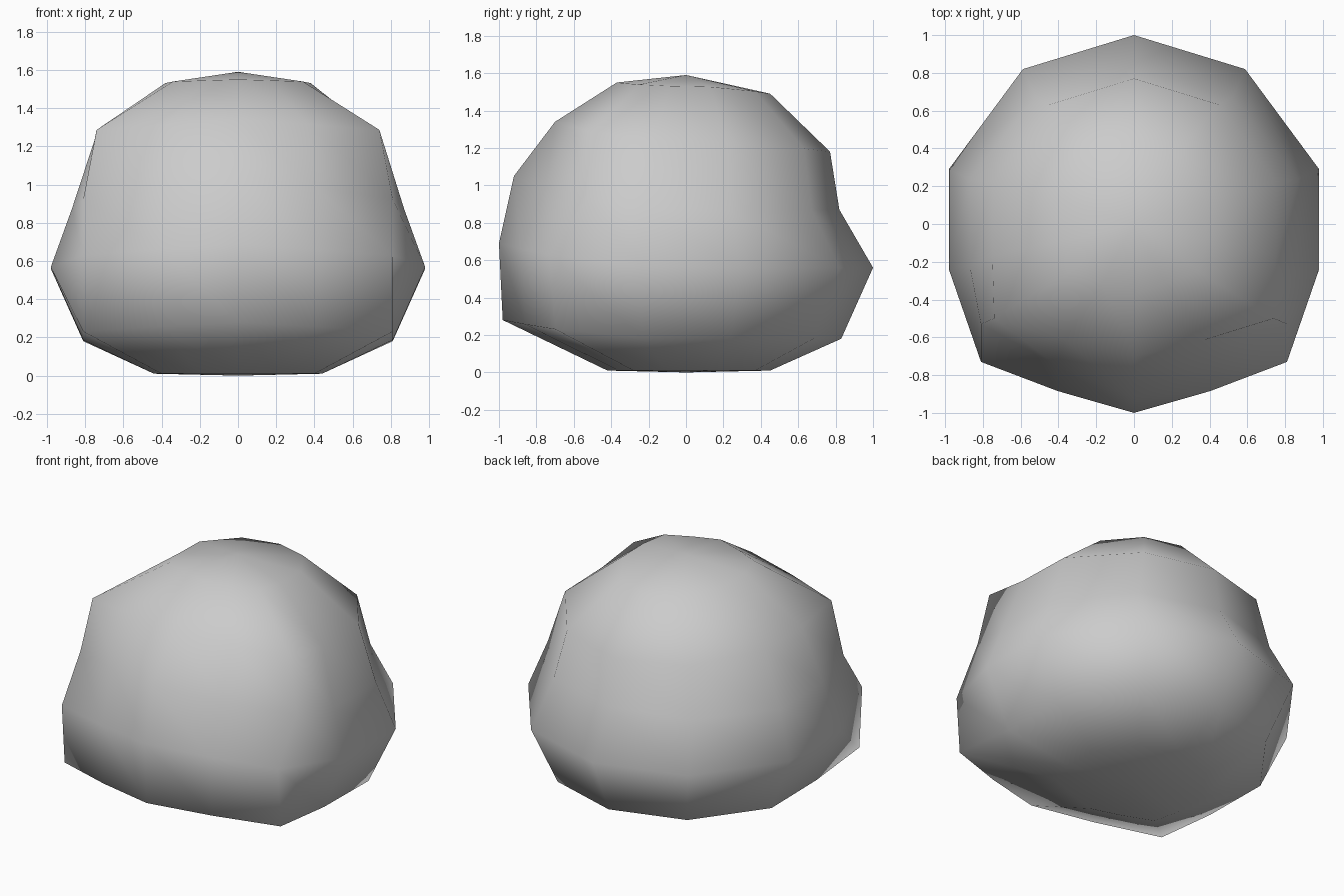
import bpy
import bmesh

old = bpy.data.objects.get("Cube")
if old:
    bpy.data.objects.remove(old, do_unlink=True)

# single stone colour
stone = bpy.data.materials.new("stone_grey")
stone.use_nodes = True
color = (0.6, 0.6, 0.6, 1.0)
stone.diffuse_color = color
stone.node_tree.nodes["Principled BSDF"].inputs["Base Color"].default_value = color

# each ring: side z, front z, back z, half width, front y, back y, front corner x and y
RINGS = [
    (0.01, 0.01, 0.01, 0.44, 0.42, 0.45, 0.40, 0.28),
    (0.18, 0.28, 0.18, 0.81, 0.98, 0.83, 0.81, 0.70),
    (0.56, 0.69, 0.56, 0.98, 1.00, 1.00, 0.81, 0.73),
    (0.86, 1.05, 0.87, 0.87, 0.92, 0.82, 0.81, 0.53),
    (1.23, 1.34, 1.18, 0.75, 0.70, 0.77, 0.74, 0.50),
    (1.53, 1.55, 1.49, 0.38, 0.37, 0.45, 0.34, 0.25),
]


def ring_points(side_z, front_z, back_z, width, front, back, corner_x, corner_y):
    """One closed loop of twelve points, mirrored across x."""
    cheek_y = corner_y + (front - corner_y) * 0.57
    flat = [
        (0, back), (width * 0.6, back * 0.82), (width, back * 0.29),
        (width, -front * 0.24), (corner_x, -corner_y),
        (corner_x * 0.5, -cheek_y), (0, -front),
    ]
    flat += [(-x, y) for x, y in reversed(flat[1:-1])]
    points = []
    for x, y in flat:
        reach, end_z = (y / back, back_z) if y > 0 else (-y / front, front_z)
        points.append((x, y, side_z + (end_z - side_z) * reach ** 2))
    return points


# body: stacked rings closed by a low point above and below
bm = bmesh.new()
loops = [[bm.verts.new(p) for p in ring_points(*ring)] for ring in RINGS]
count = len(loops[0])
bottom = bm.verts.new((0, 0, 0))
top = bm.verts.new((0, 0, 1.59))
for i in range(count):
    j = (i + 1) % count
    for low, high in zip(loops, loops[1:]):
        bm.faces.new((low[i], low[j], high[j], high[i]))
    bm.faces.new((bottom, loops[0][j], loops[0][i]))
    bm.faces.new((top, loops[-1][i], loops[-1][j]))
bmesh.ops.recalc_face_normals(bm, faces=bm.faces)
for face in bm.faces:
    face.smooth = True

mesh = bpy.data.meshes.new("boulder")
bm.to_mesh(mesh)
bm.free()
mesh.materials.append(stone)
boulder = bpy.data.objects.new("boulder", mesh)
bpy.context.collection.objects.link(boulder)
